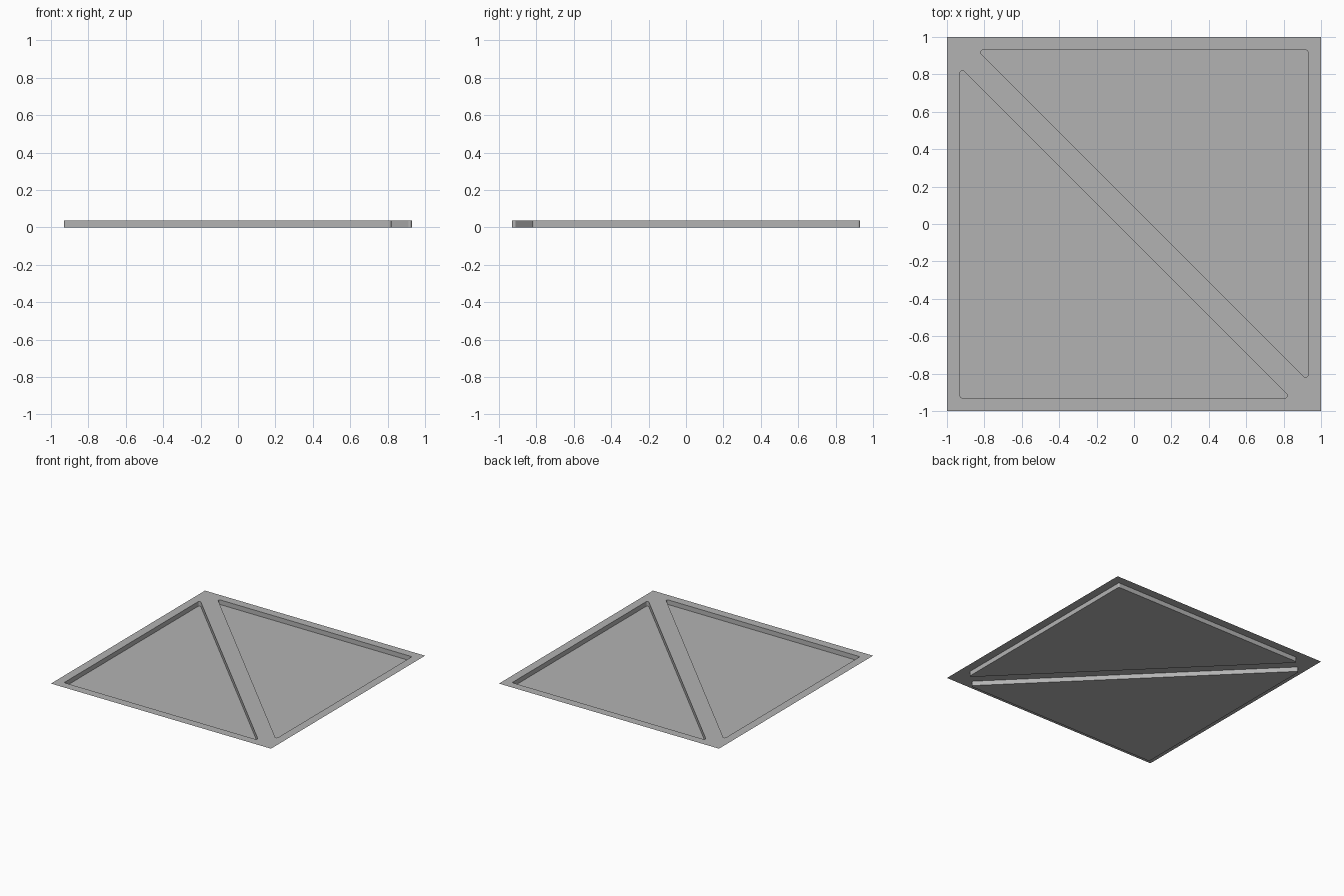
import bpy, bmesh, math
from mathutils import Vector, Matrix

if "Cube" in bpy.data.objects:
    bpy.data.objects.remove(bpy.data.objects["Cube"])

DEPTH = 0.038      # pocket depth
EDGE = 0.93        # pocket side position
GAP = 0.093        # diagonal rib: pocket edge lies on x + y = -GAP
RADIUS = 0.012     # pocket corner radius
SEGS = 5

grey = bpy.data.materials.new("plain grey")
grey.diffuse_color = (0.45, 0.45, 0.45, 1)
grey.use_nodes = True
grey.node_tree.nodes["Principled BSDF"].inputs["Base Color"].default_value = grey.diffuse_color


def fillet(prev, cur, nxt):
    """Rounded corner points, counter-clockwise."""
    a, b = (prev - cur).normalized(), (nxt - cur).normalized()
    half = a.angle(b) / 2
    centre = cur + (a + b).normalized() * RADIUS / math.sin(half)
    start = cur + a * RADIUS / math.tan(half) - centre
    turn = math.pi - 2 * half
    return [centre + Matrix.Rotation(turn * k / SEGS, 3, 'Z') @ start
            for k in range(SEGS + 1)]


outer = [Vector(p) for p in ((-1, -1, DEPTH), (1, -1, DEPTH), (-1, 1, DEPTH))]
tip = EDGE - GAP
inner = [Vector(p) for p in ((-EDGE, -EDGE, DEPTH), (tip, -EDGE, DEPTH), (-EDGE, tip, DEPTH))]
arcs = [fillet(inner[i - 1], inner[i], inner[(i + 1) % 3]) for i in range(3)]


def make(name, faces, half_turn=False):
    """Mesh object from lists of corner points, optionally with a half-turn copy."""
    bm = bmesh.new()
    spin = Matrix.Rotation(math.pi, 3, 'Z')
    for pts in faces:
        bm.faces.new([bm.verts.new(p) for p in pts])
        if half_turn:
            bm.faces.new([bm.verts.new(spin @ p) for p in pts])
    bmesh.ops.remove_doubles(bm, verts=bm.verts, dist=1e-5)
    me = bpy.data.meshes.new(name)
    bm.to_mesh(me)
    bm.free()
    me.materials.append(grey)
    ob = bpy.data.objects.new(name, me)
    bpy.context.collection.objects.link(ob)
    return ob


# Thin square frame with diagonal rib: a ring round one pocket, repeated by a half turn
ring = []
for i in range(3):
    j = (i + 1) % 3
    ring += [(outer[i], arcs[i][k + 1], arcs[i][k]) for k in range(SEGS)]
    ring.append((outer[i], outer[j], arcs[j][0], arcs[i][-1]))
make("frame", ring, half_turn=True)

# Triangular pockets: walls plus floor
rim = [p for arc in arcs for p in arc]
drop = Vector((0, 0, -DEPTH))
pocket = [[p + drop for p in rim]]
for p, q in zip(rim, rim[1:] + rim[:1]):
    pocket.append((p, q, q + drop, p + drop))
front = make("front_left_pocket", pocket)
back = bpy.data.objects.new("back_right_pocket", front.data)
back.rotation_euler.z = math.pi
bpy.context.collection.objects.link(back)
